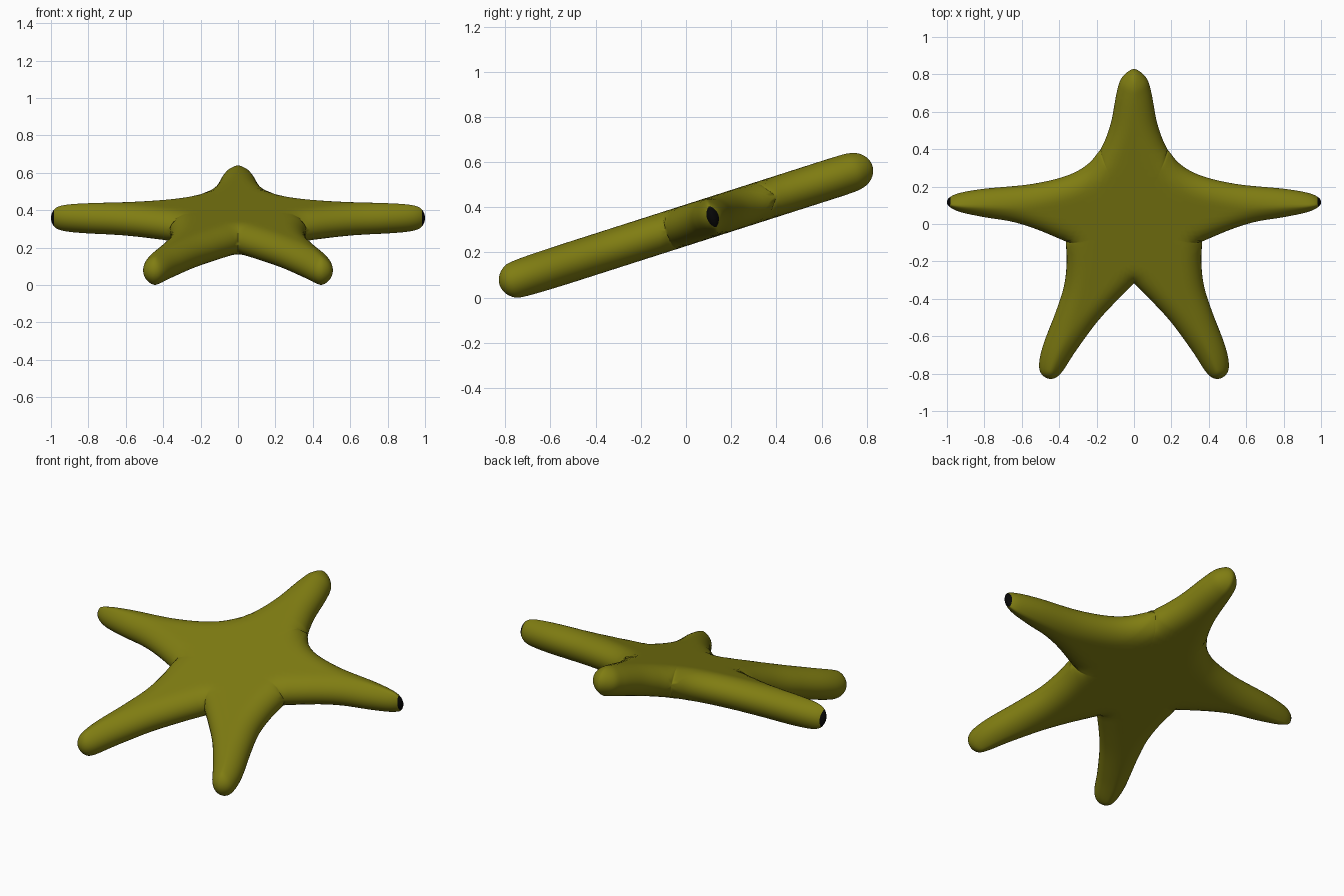
import bpy, bmesh, math
from mathutils import Vector

if "Cube" in bpy.data.objects:
    bpy.data.objects.remove(bpy.data.objects["Cube"])

TILT = math.atan(0.32)
COS = math.cos(TILT)
HALF = 0.088      # half thickness of the body
ROUND = 0.105     # width of the rounded rim

# Outline from above, corner to corner, each chain passing round one arm tip
top = [(.18, .40), (.15, .465), (.12, .56), (.092, .71), (.065, .785), (0, .83)]
top = [(-x, y) for x, y in top] + top[-2::-1]
side = [(.18, .40), (.25, .32), (.36, .26), (.55, .215), (.8, .19), (.93, .168),
        (.985, .145), (1, .12), (.98, .095), (.92, .07), (.8, .045), (.65, .02),
        (.52, -.02), (.365, -.085)]
low = [(.365, -.085), (.36, -.2), (.375, -.33), (.42, -.47), (.485, -.64),
       (.507, -.74), (.495, -.795), (.445, -.82), (.39, -.79), (.31, -.67),
       (.2, -.52), (.1, -.41), (0, -.31)]


def spline(pts, n=8):
    """Smooth curve through points, with free ends."""
    p = [Vector((x, y / COS)) for x, y in pts]
    p = [2 * p[0] - p[1]] + p + [2 * p[-1] - p[-2]]
    out = []
    for a, b, c, d in zip(p, p[1:], p[2:], p[3:]):
        for i in range(n):
            t = i / n
            out.append(0.5 * (2 * b + (c - a) * t + (2 * a - 5 * b + 4 * c - d) * t * t
                              + (3 * b - a - 3 * c + d) * t ** 3))
    return out + [p[-2]]


def resample(line, n):
    """n + 1 points by length, closer together near the tip."""
    length = [0]
    for a, b in zip(line, line[1:]):
        length.append(length[-1] + (b - a).length)
    out, k = [], 0
    for i in range(n + 1):
        s = length[-1] * (1 - (1 - i / n) ** 1.6)
        while k < len(line) - 2 and length[k + 1] < s:
            k += 1
        out.append(line[k].lerp(line[k + 1], (s - length[k]) / (length[k + 1] - length[k])))
    return out


def flip(line):
    return [Vector((-p.x, p.y)) for p in line]


chains = [(spline(top), 5 * 8), (spline(side), 7 * 8), (spline(low), 7 * 8)]
chains += [(flip(c), t) for c, t in chains[1:]]
edges = [(a, b - a, (b - a).length_squared) for c, _ in chains for a, b in zip(c, c[1:])]


def rim_distance(p):
    best = 9
    for a, e, l2 in edges:
        w = p - a
        t = max(0, min(1, w.dot(e) / l2))
        best = min(best, (w - e * t).length_squared)
    return math.sqrt(best)


bm = bmesh.new()
found = {}


def verts_at(p):
    """Upper and lower vertex above a point of the plan."""
    key = (round(p.x, 4), round(p.y, 4))
    if key not in found:
        d = min(1, rim_distance(p) / ROUND)
        h = HALF * math.sqrt(max(0, 1 - (1 - d) ** 2))
        up = bm.verts.new((p.x, p.y, h))
        found[key] = (up, up if h < 0.003 else bm.verts.new((p.x, p.y, -h)))
    return found[key]


# Arms: rows of points from the body centre out to each tip
ROWS, ACROSS, INNER = 44, 18, 10
centre = Vector((0, 0))
for chain, tip in chains:
    left = resample(chain[:tip + 1], ROWS)
    right = resample(chain[:tip - 1:-1], ROWS)
    left = [centre.lerp(left[0], i / INNER) for i in range(INNER)] + left
    right = [centre.lerp(right[0], i / INNER) for i in range(INNER)] + right
    grid = [[verts_at(a.lerp(b, (1 - math.cos(math.pi * j / ACROSS)) / 2))
             for j in range(ACROSS + 1)] for a, b in zip(left, right)]
    for r0, r1 in zip(grid, grid[1:]):
        for j in range(ACROSS):
            quad = (r0[j], r0[j + 1], r1[j + 1], r1[j])
            for level in (0, 1):
                loop = list(dict.fromkeys(v[level] for v in quad))
                if len(loop) > 2 and not bm.faces.get(loop):
                    bm.faces.new(loop)

bmesh.ops.remove_doubles(bm, verts=bm.verts, dist=0.0004)
bmesh.ops.recalc_face_normals(bm, faces=bm.faces)

# Dark spots on the two side tips
for f in bm.faces:
    f.smooth = True
    f.material_index = int(abs(f.calc_center_median().x) > 0.984)

# Lean the body and set it on the ground
for v in bm.verts:
    x, y, z = v.co
    v.co = (x, y * COS - z * math.sin(TILT), y * math.sin(TILT) + z * COS)
zmin = min(v.co.z for v in bm.verts)
ymid = (min(v.co.y for v in bm.verts) + max(v.co.y for v in bm.verts)) / 2
for v in bm.verts:
    v.co.z -= zmin
    v.co.y -= ymid

mesh = bpy.data.meshes.new("starfish_body")
bm.to_mesh(mesh)
bm.free()
for name, col in (("olive", (0.215, 0.205, 0.006, 1)), ("black", (0.002, 0.002, 0.002, 1))):
    mat = bpy.data.materials.new(name)
    mat.diffuse_color = col
    mat.use_nodes = True
    mat.node_tree.nodes["Principled BSDF"].inputs["Base Color"].default_value = mat.diffuse_color
    mesh.materials.append(mat)
body = bpy.data.objects.new("starfish_body", mesh)
bpy.context.collection.objects.link(body)
